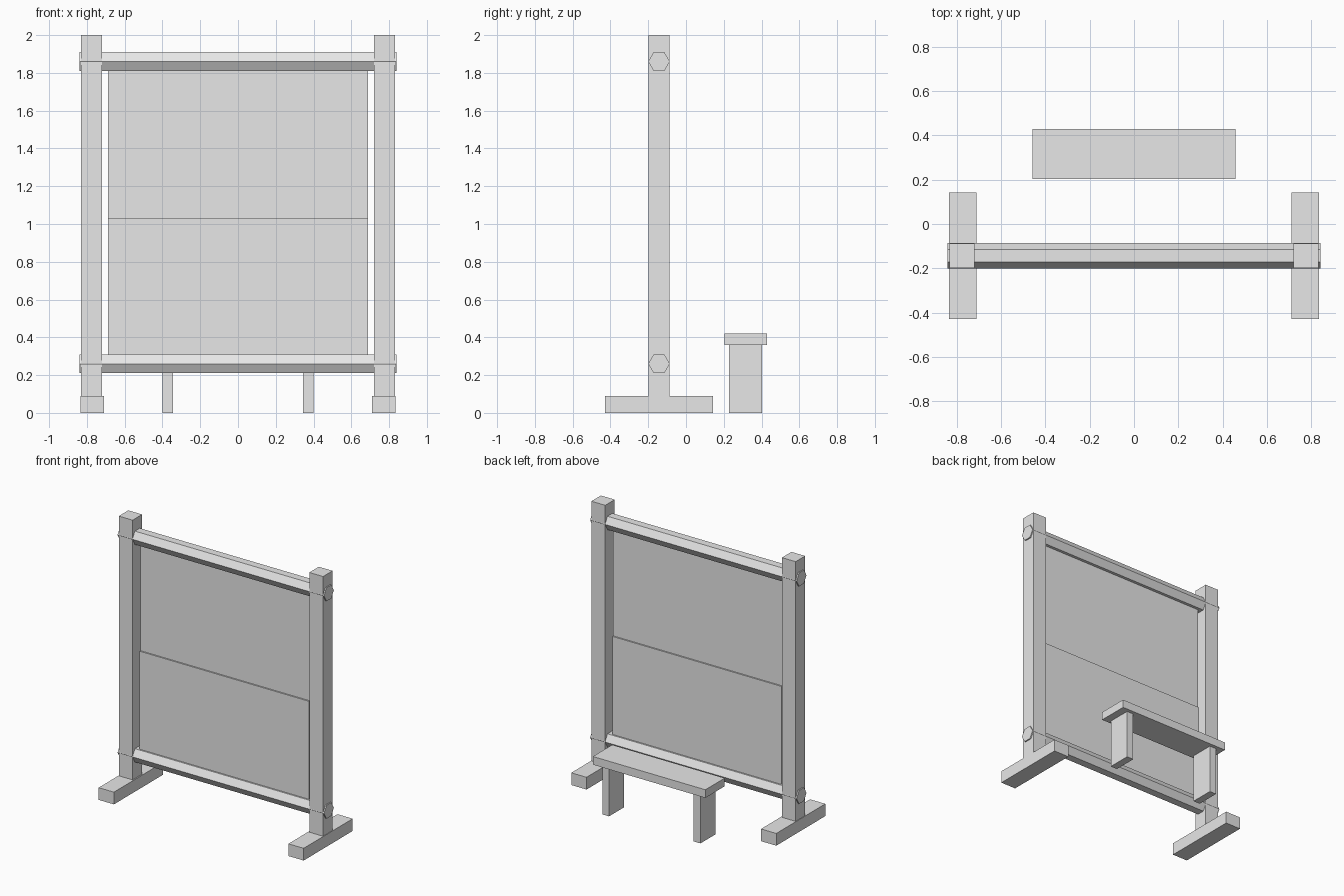
import bpy
import math

cube = bpy.data.objects.get("Cube")
if cube:
    bpy.data.objects.remove(cube, do_unlink=True)

grey = bpy.data.materials.new("plain_grey")
grey.use_nodes = True
colour = (0.8, 0.8, 0.8, 1)
grey.diffuse_color = colour
grey.node_tree.nodes["Principled BSDF"].inputs["Base Color"].default_value = colour

FRAME_Y = -0.143


def finish(name):
    obj = bpy.context.object
    obj.name = name
    obj.data.materials.append(grey)
    bpy.ops.object.transform_apply(location=False, rotation=True, scale=True)
    return obj


def box(name, centre, size):
    bpy.ops.mesh.primitive_cube_add(size=1, location=centre)
    bpy.context.object.scale = size
    return finish(name)


def beam(name, z):
    # Hexagonal roller with flat top and bottom, ends poking through the posts
    bpy.ops.mesh.primitive_cylinder_add(
        vertices=6, radius=0.057, depth=1.68,
        location=(0, FRAME_Y, z), rotation=(0, math.pi / 2, 0))
    return finish(name)


# Uprights on long feet, and bench legs
for side, s in (("left", 1), ("right", -1)):
    box(side + "_post", (s * 0.775, FRAME_Y, 1.045), (0.112, 0.11, 1.91))
    box(side + "_foot", (s * 0.772, FRAME_Y, 0.045), (0.124, 0.57, 0.09))
    box(side + "_bench_leg", (s * 0.372, 0.315, 0.18), (0.055, 0.175, 0.36))

# Rollers
beam("top_beam", 1.86)
beam("bottom_beam", 0.26)

# Stretched threads above, thicker woven cloth below
box("upper_panel", (0, FRAME_Y, 1.445), (1.376, 0.014, 0.83))
box("lower_panel", (0, FRAME_Y, 0.645), (1.376, 0.034, 0.77))

# Bench seat
box("bench_seat", (0, 0.316, 0.39), (0.915, 0.225, 0.06))
